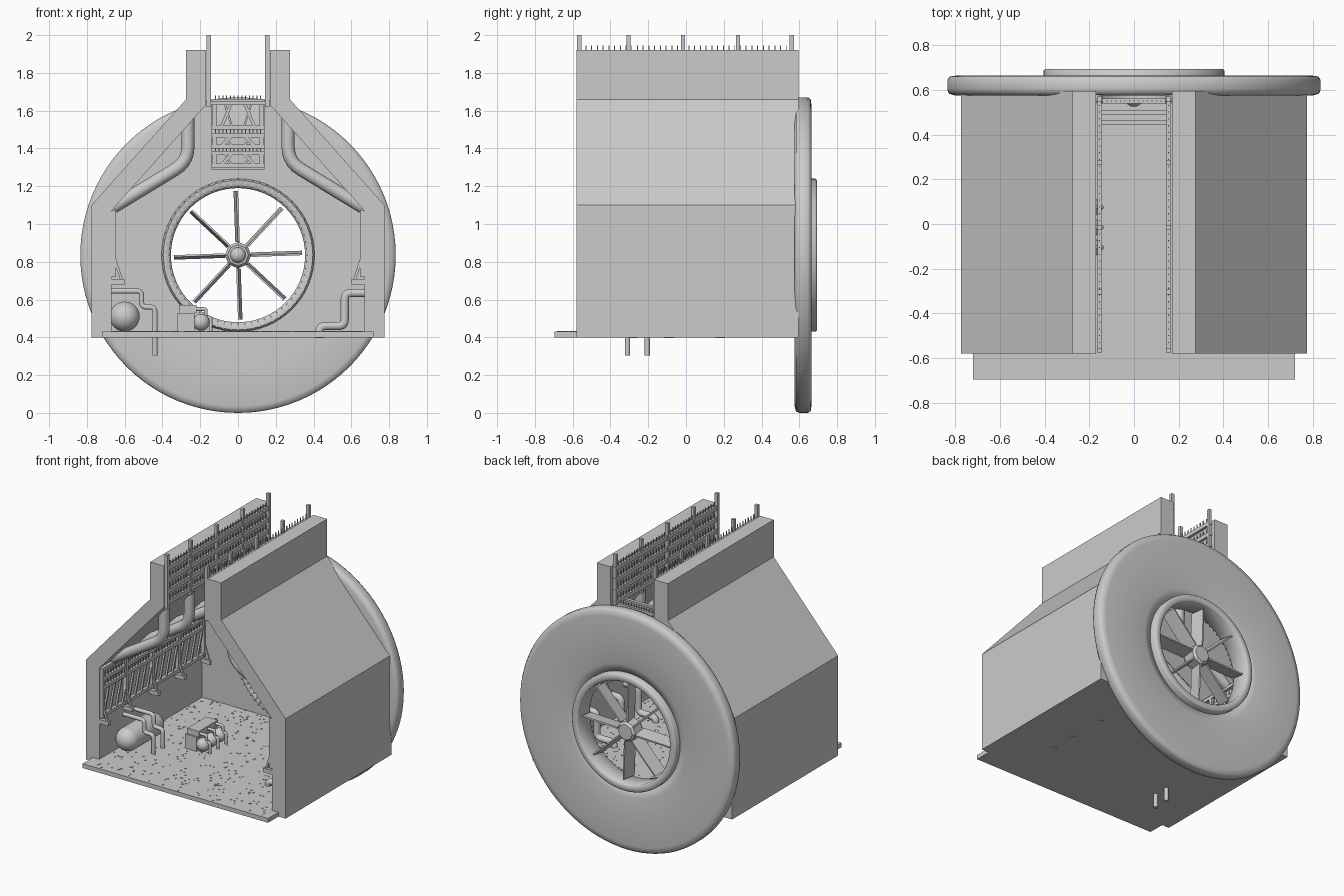
import bpy, bmesh, math, random
from mathutils import Vector, Matrix

if "Cube" in bpy.data.objects:
    bpy.data.objects.remove(bpy.data.objects["Cube"])

random.seed(4)
CZ = 0.835                                   # fan axis height
POSTS = (-0.565, -0.305, -0.015, 0.275, 0.56)


def make(name, bm, smooth=None):
    bmesh.ops.recalc_face_normals(bm, faces=bm.faces)
    me = bpy.data.meshes.new(name)
    bm.to_mesh(me)
    bm.free()
    ob = bpy.data.objects.new(name, me)
    bpy.context.collection.objects.link(ob)
    if smooth:
        activate(ob)
        bpy.ops.object.shade_smooth_by_angle(angle=math.radians(smooth))
    return ob


def activate(ob):
    bpy.ops.object.select_all(action='DESELECT')
    ob.select_set(True)
    bpy.context.view_layer.objects.active = ob


def box(bm, x0, x1, y0, y1, z0, z1):
    m = Matrix.Translation(((x0 + x1) / 2, (y0 + y1) / 2, (z0 + z1) / 2))
    bmesh.ops.create_cube(bm, size=1, matrix=m @ Matrix.Diagonal((abs(x1 - x0), y1 - y0, z1 - z0, 1)))


def bar(bm, a, b, w=0.015):
    a, b = Vector(a), Vector(b)
    d = b - a
    m = Matrix.Translation((a + b) / 2) @ d.to_track_quat('Z', 'Y').to_matrix().to_4x4()
    bmesh.ops.create_cube(bm, size=1, matrix=m @ Matrix.Diagonal((w, w, d.length, 1)))


def prism(bm, pts, y0, y1):
    """Extrude an xz outline along y."""
    f = bm.faces.new([bm.verts.new((x, y0, z)) for x, z in pts])
    r = bmesh.ops.extrude_face_region(bm, geom=[f])
    bmesh.ops.translate(bm, vec=(0, y1 - y0, 0), verts=[v for v in r['geom'] if isinstance(v, bmesh.types.BMVert)])


def lathe(name, prof, n, smooth, closed=True):
    """Spin a (radius, y) profile about the fan axis."""
    bm = bmesh.new()
    rings = []
    for i in range(n):
        a = 2 * math.pi * i / n
        rings.append([bm.verts.new((r * math.cos(a), y, CZ + r * math.sin(a))) for r, y in prof])
    k = len(prof)
    for i in range(n):
        p, q = rings[i], rings[(i + 1) % n]
        for j in range(k if closed else k - 1):
            bm.faces.new((p[j], p[(j + 1) % k], q[(j + 1) % k], q[j]))
    bmesh.ops.remove_doubles(bm, verts=bm.verts, dist=1e-5)
    return make(name, bm, smooth)


def curve_object(name, splines, cyclic=False, **opts):
    cu = bpy.data.curves.new(name, 'CURVE')
    for k, v in opts.items():
        setattr(cu, k, v)
    for pts in splines:
        s = cu.splines.new('POLY')
        s.points.add(len(pts) - 1)
        for p, c in zip(s.points, pts):
            p.co = (*c, 1)
        s.use_cyclic_u = cyclic
    ob = bpy.data.objects.new(name, cu)
    bpy.context.collection.objects.link(ob)
    return ob


def pipes(name, path, ys, r, fillet):
    """Round-cornered pipes following an xz path, one per y."""
    P = [Vector(p) for p in path]
    out = [P[0]]
    for a, b, c in zip(P, P[1:], P[2:]):
        s, e = b + (a - b).normalized() * fillet, b + (c - b).normalized() * fillet
        for i in range(6):
            t = i / 5
            out.append(s * (1 - t) ** 2 + b * 2 * t * (1 - t) + e * t * t)
    out.append(P[-1])
    ob = curve_object(name, [[(p.x, y, p.y) for p in out] for y in ys],
                      dimensions='3D', bevel_depth=r, bevel_resolution=3, use_fill_caps=True)
    activate(ob)
    bpy.ops.object.convert(target='MESH')
    bpy.ops.object.shade_smooth_by_angle(angle=math.radians(50))


# Side shells: wall, sloped roof and raised parapet
SHELL = [(0.775, 0.40), (0.775, 1.10), (0.275, 1.66), (0.275, 1.92), (0.17, 1.92), (0.17, 1.63), (0.67, 1.07), (0.67, 0.40)]
for s, side in ((-1, "left"), (1, "right")):
    bm = bmesh.new()
    prism(bm, [(s * x, z) for x, z in SHELL], -0.58, 0.595)
    make(side + "_shell", bm)

# Floor plate with scattered grip studs
bm = bmesh.new()
box(bm, -0.72, 0.72, -0.695, 0.58, 0.40, 0.43)
make("floor_plate", bm)
bm = bmesh.new()
for i in range(450):
    x, y = random.uniform(-0.66, 0.66), random.uniform(-0.68, 0.56)
    box(bm, x - 0.004, x + 0.004, y - 0.004, y + 0.004, 0.43, 0.433)
make("floor_studs", bm)

# Rear wall with round fan opening and a notch at the top
outline = [(-0.68, 0.41), (0.68, 0.41), (0.68, 1.08), (0.17, 1.65), (0.14, 1.65), (0.14, 1.29),
           (-0.14, 1.29), (-0.14, 1.65), (-0.17, 1.65), (-0.68, 1.08)]
hole = [(0.38 * math.cos(i * math.pi / 32), CZ + 0.38 * math.sin(i * math.pi / 32)) for i in range(64)]
wall = curve_object("rear_wall", [[(x, z, 0) for x, z in loop] for loop in (outline, hole)], True,
                    dimensions='2D', fill_mode='BOTH', extrude=0.01)
wall.rotation_euler = (math.pi / 2, 0, 0)
wall.location.y = 0.57
activate(wall)
bpy.ops.object.convert(target='MESH')

# Big round rear shroud and fan duct
lathe("rear_shroud", [(0.39, 0.58), (0.60, 0.575), (0.80, 0.575), (0.828, 0.583), (0.835, 0.60), (0.835, 0.645),
                      (0.825, 0.66), (0.79, 0.665), (0.60, 0.662), (0.46, 0.655), (0.39, 0.64)], 96, 80)
lathe("fan_duct", [(0.355, 0.56), (0.37, 0.545), (0.395, 0.545), (0.405, 0.56), (0.405, 0.685),
                   (0.398, 0.693), (0.362, 0.693), (0.355, 0.685)], 64, 50)
bm = bmesh.new()
for i in range(64):
    a = i * math.pi / 32
    d = Vector((math.cos(a), 0, math.sin(a)))
    c = Vector((0, 0.543, CZ))
    bar(bm, c + d * 0.365, c + d * 0.40, 0.008)
make("duct_clips", bm)

# Fan: octagonal hub, domed nose, eight deep blades
lathe("fan_hub", [(0, 0.56), (0.055, 0.56), (0.07, 0.58), (0.07, 0.66), (0.055, 0.675), (0, 0.675)], 8, None, False)
lathe("hub_nose", [(0.042 * math.sin(t * math.pi / 12), 0.565 - 0.04 * math.cos(t * math.pi / 12)) for t in range(7)],
      24, 50, False)
bm = bmesh.new()
for i in range(8):
    a = math.radians(45 * i + 2)
    m = (Matrix.Translation((0, 0.618, CZ)) @ Matrix.Rotation(-a, 4, 'Y') @ Matrix.Translation((0.205, 0, 0))
         @ Matrix.Rotation(math.radians(8), 4, 'X') @ Matrix.Diagonal((0.27, 0.10, 0.01, 1)))
    bmesh.ops.create_cube(bm, size=1, matrix=m)
make("fan_blades", bm)

# Rear lattice in the notch, stepped forward beam by beam
bm = bmesh.new()
LEVELS = [(1.31, 1.375), (1.41, 1.47), (1.51, 1.65)]
for (z0, z1), y in zip(LEVELS, (0.55, 0.55, 0.55)):
    for z in (z0, z1):
        bar(bm, (-0.14, y, z), (0.14, y, z), 0.022)
    for s in (-1, 1):
        bar(bm, (s * 0.125, y, z0), (s * 0.125, y, z1), 0.022)
        bar(bm, (s * 0.09, y, z0), (s * 0.03, y, z1), 0.016)
        bar(bm, (s * 0.03, y, z0), (s * 0.075, y, z1), 0.01)
    for i in range(13):
        x = -0.12 + i * 0.02
        bar(bm, (x, y, z1), (x, y, z1 + 0.03), 0.005)
for y in (0.455, 0.50):
    bar(bm, (-0.15, y, 1.64), (0.15, y, 1.64), 0.022)
make("rear_lattice", bm)

for s, side in ((-1, "left"), (1, "right")):
    # Upper railing along the parapet
    bm = bmesh.new()
    x = s * 0.155
    for y in POSTS:
        box(bm, x - 0.011, x + 0.011, y - 0.011, y + 0.011, 1.62, 2.0)
    for z in (1.66, 1.74, 1.82, 1.90):
        box(bm, x - 0.009, x + 0.009, -0.575, 0.575, z - 0.014, z + 0.014)
        for i in range(38):
            y = -0.56 + i * 0.0303
            bar(bm, (x, y, z), (x, y, z + 0.045), 0.005)
    make(side + "_upper_railing", bm)

    # Lower wall lattice with diagonals and spikes
    bm = bmesh.new()
    x = s * 0.657
    for z in (0.735, 0.93, 0.99, 1.06):
        box(bm, x - 0.011, x + 0.011, -0.575, 0.565, z - 0.011, z + 0.011)
    for y in POSTS:
        box(bm, x - 0.012, x + 0.012, y - 0.012, y + 0.012, 0.72, 1.07)
        box(bm, s * 0.60, s * 0.67, y - 0.015, y + 0.015, 0.68, 0.71)
        bar(bm, (s * 0.615, y, 0.70), (s * 0.655, y, 0.82), 0.014)
    for i in range(16):
        y = -0.55 + i * 0.069
        bar(bm, (x, y, 0.735), (x, y + 0.06, 0.93), 0.012)
    for i in range(38):
        y = -0.56 + i * 0.0298
        for z in (0.93, 0.99):
            bar(bm, (x, y, z), (x, y, z + 0.04), 0.005)
    make(side + "_lower_lattice", bm)

    # Fat bent ducts under the sloped roof
    pipes(side + "_roof_ducts", [(s * 0.265, 1.56), (s * 0.265, 1.33), (s * 0.66, 1.09)],
          (-0.44, -0.16, 0.13, 0.42), 0.035, 0.08)

# Capsule tank with drain pipes passing through the floor
bm = bmesh.new()
bmesh.ops.create_uvsphere(bm, u_segments=24, v_segments=17, radius=0.08)
for v in bm.verts:
    v.co.z += 0.13 if v.co.z > 0 else -0.13
bmesh.ops.transform(bm, matrix=Matrix.Translation((-0.6, -0.23, 0.51)) @ Matrix.Rotation(math.pi / 2, 4, 'X'), verts=bm.verts)
make("tank", bm, 40)
pipes("tank_drains", [(-0.67, 0.645), (-0.51, 0.645), (-0.51, 0.56), (-0.44, 0.56), (-0.44, 0.305)],
      (-0.31, -0.205), 0.014, 0.025)

# Right-hand wall pipes running into the floor
pipes("wall_pipes", [(0.67, 0.635), (0.565, 0.635), (0.565, 0.46), (0.43, 0.46), (0.43, 0.397)],
      (-0.28, -0.09, 0.18), 0.023, 0.035)

# Pump block with three bulbs and bent hoses
bm = bmesh.new()
box(bm, -0.32, -0.23, -0.13, 0.10, 0.43, 0.53)
box(bm, -0.31, -0.22, -0.12, 0.09, 0.53, 0.57)
make("pump_block", bm)
bm = bmesh.new()
for y in (-0.105, -0.015, 0.075):
    bmesh.ops.create_uvsphere(bm, u_segments=20, v_segments=12, radius=0.045, matrix=Matrix.Translation((-0.195, y, 0.48)))
make("pump_bulbs", bm, 40)
pipes("pump_hoses", [(-0.23, 0.55), (-0.17, 0.55), (-0.17, 0.505), (-0.145, 0.505), (-0.145, 0.425)],
      (-0.105, -0.015, 0.075), 0.01, 0.01)
